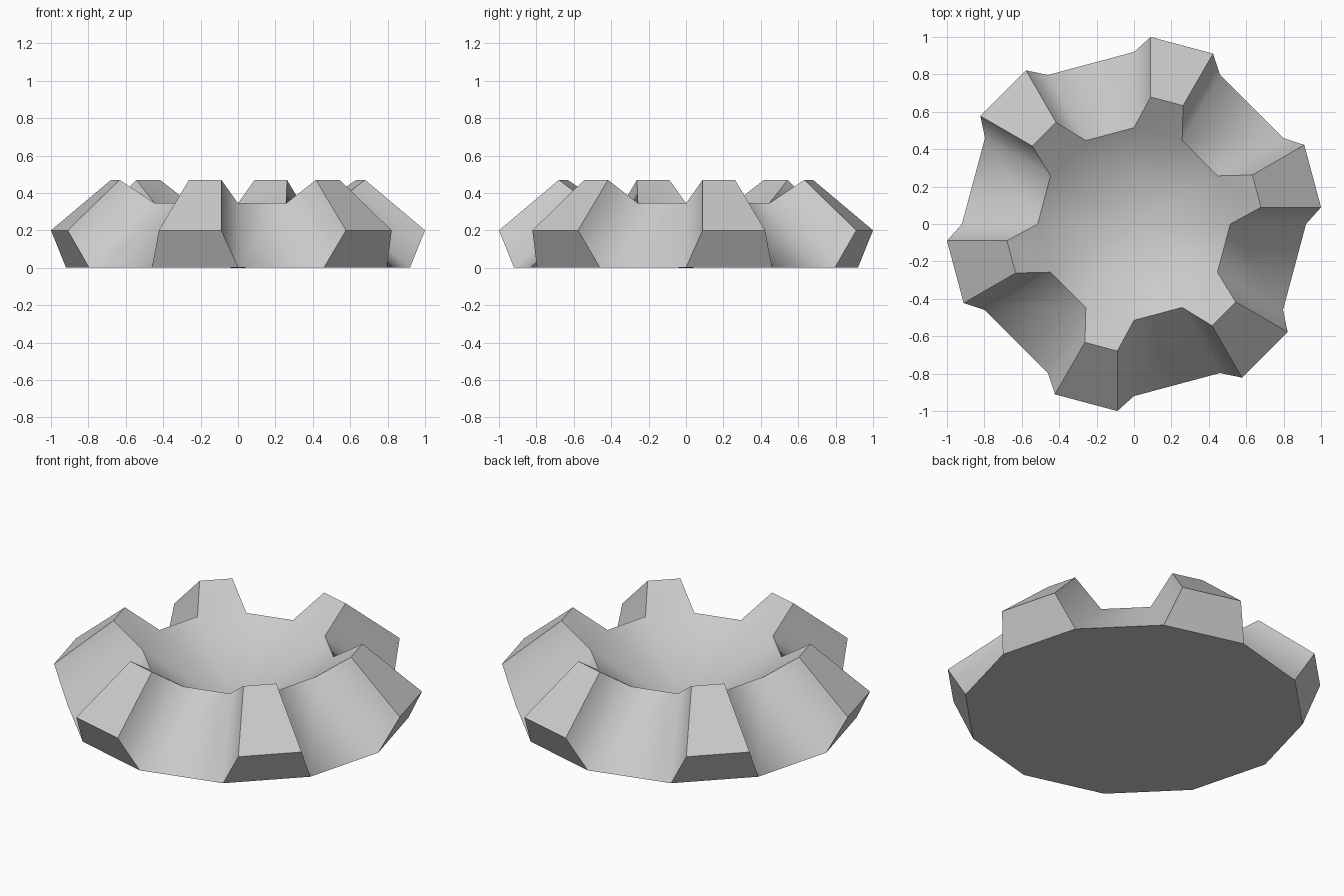
import bpy
import bmesh
from math import radians, cos, sin

cube = bpy.data.objects.get("Cube")
if cube:
    bpy.data.objects.remove(cube)

RIDGES = 6
FIRST = 15          # heading of the first ridge, degrees
BASE_HALF = 15      # half angle of a ridge at its foot
BROW_HALF = 9.9     # half angle at the widest outer edge
CREST_HALF = 7.5    # half angle at the top edge

stone = bpy.data.materials.new("grey stone")
stone.use_nodes = True
grey = (0.6, 0.6, 0.6, 1)
stone.diffuse_color = grey
stone.node_tree.nodes["Principled BSDF"].inputs["Base Color"].default_value = grey

bm = bmesh.new()
group = {}          # face -> surface it belongs to


def ring(radius, z, half):
    """Pairs of points either side of each ridge's centre line."""
    pairs = []
    for i in range(RIDGES):
        mid = FIRST + i * 360 / RIDGES
        pairs.append([bm.verts.new((radius * cos(radians(a)), radius * sin(radians(a)), z))
                      for a in (mid - half, mid + half)])
    return pairs


def face(surface, *verts):
    group[bm.faces.new(verts)] = surface


foot = ring(0.92, 0.002, BASE_HALF)
brow = ring(1.004, 0.2, BROW_HALF)
crest = ring(0.685, 0.47, CREST_HALF)
rim = ring(0.515, 0.345, BASE_HALF)
under = bm.verts.new((0, 0, 0))
bottom = bm.verts.new((0, 0, 0.004))

for i in range(RIDGES):
    n = (i + 1) % RIDGES
    (f0, f1), (b0, b1), (c0, c1), (r0, r1) = foot[i], brow[i], crest[i], rim[i]
    fn, rn = foot[n][0], rim[n][0]
    # Ridge
    face("ridge front", f0, f1, b1, b0)
    face("ridge top", b0, b1, c1, c0)
    face("slope", f0, b0, c0, r0)
    face("slope", f1, r1, c1, b1)
    face("bowl", c0, c1, r1, r0)
    # Valley between this ridge and the next
    face("slope", f1, fn, rn, r1)
    # Bowl inside and base underneath
    face("bowl", r0, r1, bottom)
    face("bowl", r1, rn, bottom)
    face("base", f1, f0, under)
    face("base", fn, f1, under)

# Consistent normals, smooth within each surface and sharp between them
bmesh.ops.recalc_face_normals(bm, faces=bm.faces[:])
for f in bm.faces:
    f.smooth = True
for e in bm.edges:
    e.smooth = len({group[f] for f in e.link_faces}) == 1

mesh = bpy.data.meshes.new("crater")
bm.to_mesh(mesh)
bm.free()
mesh.materials.append(stone)
crater = bpy.data.objects.new("crater", mesh)
bpy.context.scene.collection.objects.link(crater)
